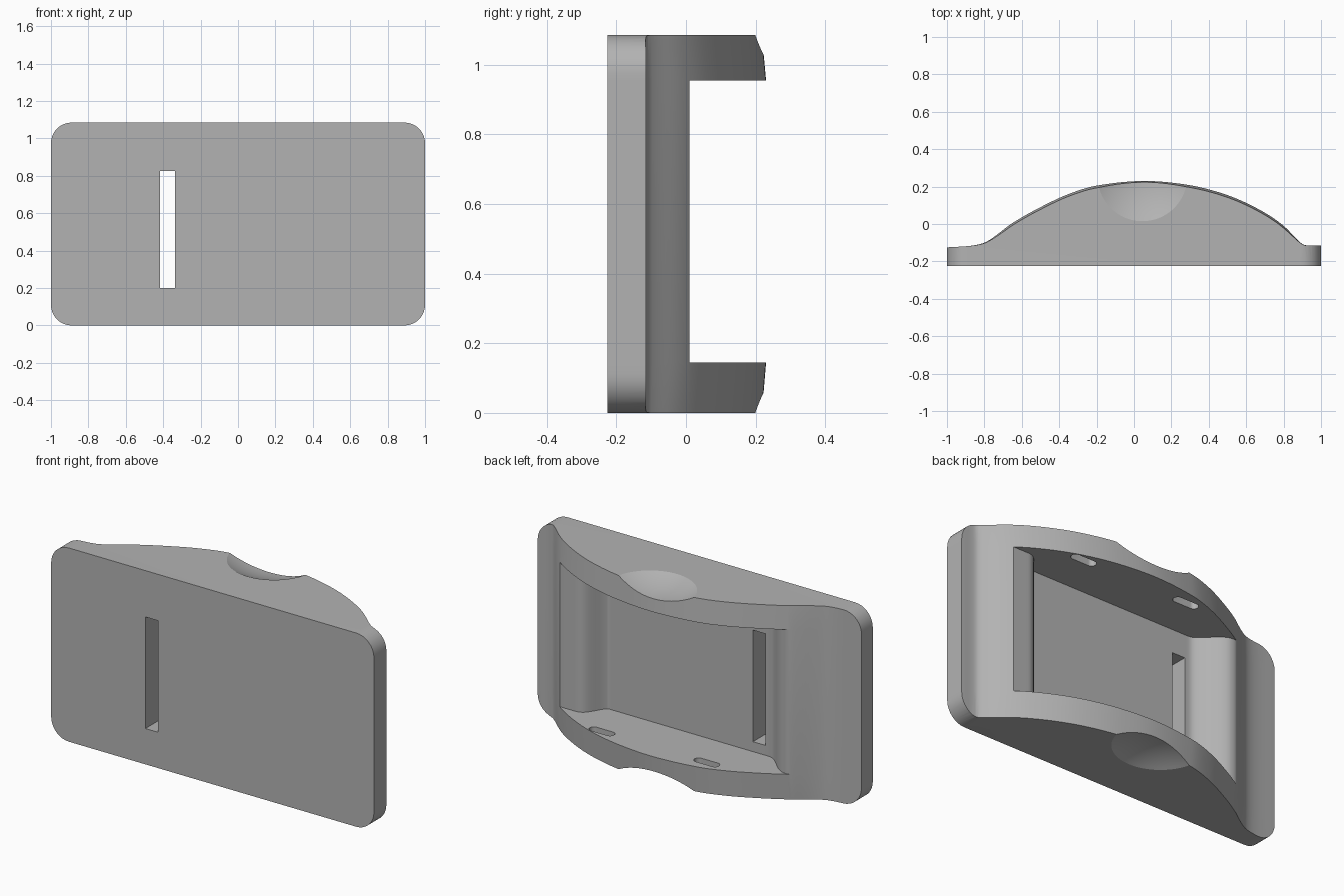
import bpy, bmesh, math
from mathutils import Vector

if "Cube" in bpy.data.objects:
    bpy.data.objects.remove(bpy.data.objects["Cube"], do_unlink=True)

grey = bpy.data.materials.new("plain_grey")
grey.use_nodes = True
grey.diffuse_color = (0.45, 0.45, 0.45, 1)
grey.node_tree.nodes["Principled BSDF"].inputs["Base Color"].default_value = grey.diffuse_color

FRONT, HEIGHT = -0.225, 1.085
SHELF_LOW, SHELF_HIGH = 0.145, 0.955
RIM = [(-1, -.125), (-.87, -.116), (-.8, -.1), (-.75, -.07), (-.65, .005), (-.5, .09),
       (-.35, .16), (-.2, .205), (.06, .23), (.25, .215), (.4, .185), (.55, .135),
       (.7, .06), (.8, -.01), (.88, -.09), (.91, -.112), (1, -.115)]
LOBES = [(-1, .01), (-.62, .01), (-.57, -.01), (-.47, -.1), (-.43, -.11),
         (.55, -.11), (.57, -.1), (.63, -.01), (.68, .01), (1, .01)]


def curve(points, x):
    """Smooth height at x through the points."""
    last = len(points) - 1
    slopes = []
    for i in range(last + 1):
        a, b = points[max(i - 1, 0)], points[min(i + 1, last)]
        slopes.append((b[1] - a[1]) / (b[0] - a[0]))
        # level stretches stay level
        if 0 < i < last and (points[i][1] - a[1]) * (b[1] - points[i][1]) <= 0:
            slopes[i] = 0
    i = next((k for k in range(last) if x <= points[k + 1][0]), last - 1)
    (x0, y0), (x1, y1) = points[i], points[i + 1]
    w = x1 - x0
    t = (x - x0) / w
    return (y0 * (1 + 2 * t) * (1 - t) ** 2 + slopes[i] * w * t * (1 - t) ** 2
            + y1 * t * t * (3 - 2 * t) + slopes[i + 1] * w * t * t * (t - 1))


def finish(bm, name):
    bmesh.ops.recalc_face_normals(bm, faces=bm.faces)
    mesh = bpy.data.meshes.new(name)
    bm.to_mesh(mesh)
    bm.free()
    mesh.materials.append(grey)
    obj = bpy.data.objects.new(name, mesh)
    bpy.context.collection.objects.link(obj)
    return obj


def rounded_prism(name, centre, width, depth, radius, thick, axis):
    """Rounded rectangle in x and one other axis, extruded along 'axis'."""
    bm = bmesh.new()
    ring = []
    for q, (sx, sy) in enumerate([(1, 1), (-1, 1), (-1, -1), (1, -1)]):
        for k in range(9):
            a = math.radians(90 * q + 90 * k / 8)
            u = sx * (width / 2 - radius) + radius * math.cos(a)
            v = sy * (depth / 2 - radius) + radius * math.sin(a)
            p = (u, v, -thick / 2) if axis == "z" else (u, -thick / 2, v)
            ring.append(bm.verts.new(Vector(centre) + Vector(p)))
    face = bm.faces.new(ring)
    out = bmesh.ops.extrude_face_region(bm, geom=[face])["geom"]
    move = (0, 0, thick) if axis == "z" else (0, thick, 0)
    bmesh.ops.translate(bm, vec=move, verts=[g for g in out if isinstance(g, bmesh.types.BMVert)])
    return finish(bm, name)


def box(name, centre, size):
    bm = bmesh.new()
    bmesh.ops.create_cube(bm, size=1)
    bmesh.ops.scale(bm, vec=size, verts=bm.verts)
    bmesh.ops.translate(bm, vec=centre, verts=bm.verts)
    return finish(bm, name)


def ball(name, centre, radius):
    bm = bmesh.new()
    bmesh.ops.create_uvsphere(bm, u_segments=96, v_segments=96, radius=radius)
    bmesh.ops.translate(bm, vec=centre, verts=bm.verts)
    return finish(bm, name)


def combine(obj, cutter, operation):
    cutter.hide_render = True
    mod = obj.modifiers.new(cutter.name, "BOOLEAN")
    mod.object, mod.operation, mod.solver = cutter, operation, "EXACT"
    bpy.context.view_layer.objects.active = obj
    bpy.ops.object.modifier_apply(modifier=mod.name)
    bpy.data.objects.remove(cutter, do_unlink=True)


# Body: stacked outlines, wide shelves at both ends and a recessed middle
def shelf(x):
    return curve(RIM, x)


def drafted(x):
    return shelf(x) - 0.012 * min(1, max(0, (shelf(x) + 0.12) / 0.1))


def middle(x):
    return min(shelf(x), curve(LOBES, x))


COUNT = 160
xs = [-1 + 2 * i / COUNT for i in range(COUNT + 1)]
bm = bmesh.new()
rings = []
for z, back in [(0, drafted), (SHELF_LOW, shelf), (SHELF_LOW, middle),
                (SHELF_HIGH, middle), (SHELF_HIGH, shelf), (HEIGHT, drafted)]:
    outline = [(x, back(x)) for x in xs] + [(1, FRONT), (-1, FRONT)]
    rings.append([bm.verts.new((x, y, z)) for x, y in outline])
for low, high in zip(rings, rings[1:]):
    for i in range(len(low)):
        j = (i + 1) % len(low)
        bm.faces.new((low[i], low[j], high[j], high[i]))
bm.faces.new(rings[0])
bm.faces.new(rings[-1])
bmesh.ops.remove_doubles(bm, verts=bm.verts, dist=1e-5)
body = finish(bm, "holder_body")

# Rounded outer corners
combine(body, rounded_prism("corner_trim", (0, 0, HEIGHT / 2), 2, HEIGHT, 0.11, 2, "y"), "INTERSECT")

# Long upright slot through the plate
combine(body, box("strap_slot", (-.377, -.1, .513), (.078, .6, .625)), "DIFFERENCE")

# Finger scoops on the two outer shelf faces, and small pockets on the inner ones
for side, outer, inner in [("top", HEIGHT, SHELF_HIGH), ("bottom", 0, SHELF_LOW)]:
    sign = 1 if side == "top" else -1
    combine(body, ball(side + "_scoop", (.045, .255, outer + sign * .45), .51), "DIFFERENCE")
    for x in (.43, -.22):
        pocket = rounded_prism(side + "_pocket", (x, .13, inner), .15, .05, .024, .1, "z")
        combine(body, pocket, "DIFFERENCE")

# Smooth curves, sharp edges
bpy.ops.object.select_all(action="DESELECT")
body.select_set(True)
bpy.context.view_layer.objects.active = body
bpy.ops.object.shade_smooth_by_angle(angle=math.radians(25))
